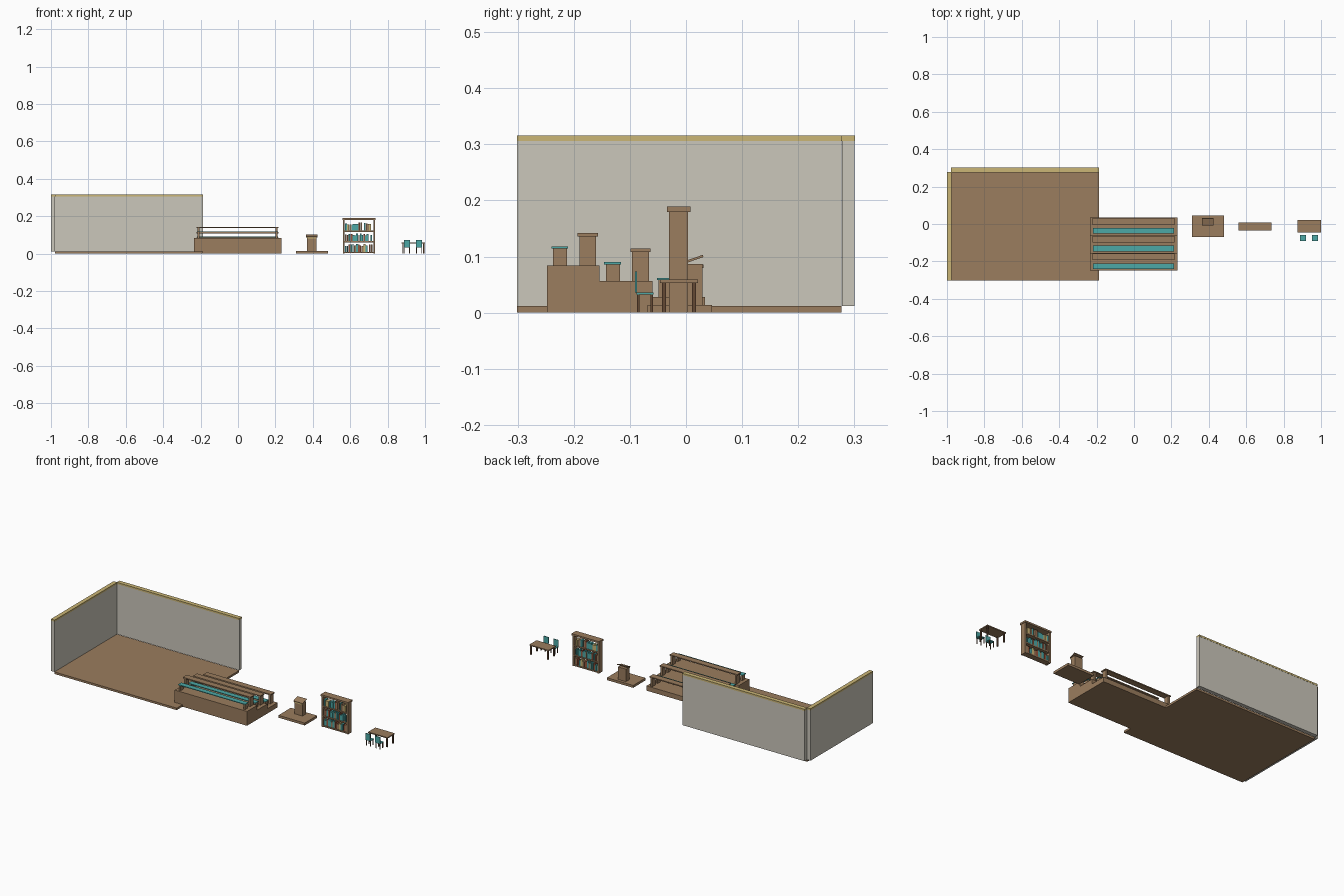
import bpy, bmesh, random
from mathutils import Matrix, Vector

if "Cube" in bpy.data.objects:
    bpy.data.objects.remove(bpy.data.objects["Cube"])

random.seed(4)


def mat(name, rgb):
    m = bpy.data.materials.new(name)
    lin = [((c / 255 + 0.055) / 1.055) ** 2.4 for c in rgb]
    m.diffuse_color = (*lin, 1)
    m.use_nodes = True
    m.node_tree.nodes["Principled BSDF"].inputs["Base Color"].default_value = m.diffuse_color
    return m


WOOD = mat("warm_wood", (155, 125, 94))
WALL = mat("wall_plaster", (203, 199, 187))
GOLD = mat("gold_trim", (203, 182, 118))
TEAL = mat("teal", (76, 168, 166))
DARK = mat("dark_wood", (100, 72, 52))
RUST = mat("rust_book", (150, 85, 60))


def finish(bm, name, m):
    bmesh.ops.recalc_face_normals(bm, faces=bm.faces[:])
    me = bpy.data.meshes.new(name)
    bm.to_mesh(me)
    bm.free()
    me.materials.append(m)
    ob = bpy.data.objects.new(name, me)
    bpy.context.collection.objects.link(ob)
    return ob


def boxes(name, m, *bounds):
    """One object from boxes given as (x0, x1, y0, y1, z0, z1)."""
    bm = bmesh.new()
    for x0, x1, y0, y1, z0, z1 in bounds:
        t = Matrix.Translation(((x0 + x1) / 2, (y0 + y1) / 2, (z0 + z1) / 2))
        s = Matrix.Diagonal((x1 - x0, y1 - y0, z1 - z0, 1))
        bmesh.ops.create_cube(bm, size=1, matrix=t @ s)
    return finish(bm, name, m)


def extrude_x(name, m, profile, x0, x1):
    """Extrude a (y, z) outline along x."""
    bm = bmesh.new()
    f = bm.faces.new([bm.verts.new((x0, y, z)) for y, z in profile])
    r = bmesh.ops.extrude_face_region(bm, geom=[f])
    vs = [v for v in r["geom"] if isinstance(v, bmesh.types.BMVert)]
    bmesh.ops.translate(bm, verts=vs, vec=Vector((x1 - x0, 0, 0)))
    return finish(bm, name, m)


# Room corner: floor, two walls and gold top trim
boxes("room_floor", WOOD, (-0.978, -0.186, -0.301, 0.277, 0, 0.012))
boxes("left_wall", WALL, (-1.0, -0.978, -0.301, 0.277, 0.012, 0.306))
boxes("back_wall", WALL, (-0.978, -0.186, 0.278, 0.300, 0.012, 0.306))
boxes("left_wall_trim", GOLD, (-1.0, -0.976, -0.301, 0.277, 0.306, 0.316))
boxes("back_wall_trim", GOLD, (-0.978, -0.186, 0.276, 0.301, 0.306, 0.316))

# Stepped seating platform
extrude_x("stepped_platform", WOOD,
          [(-0.248, 0), (0.034, 0), (0.034, 0.028), (-0.060, 0.028),
           (-0.060, 0.056), (-0.154, 0.056), (-0.154, 0.084), (-0.248, 0.084)],
          -0.236, 0.232)

# A bench and a desk on each tier
for i in range(3):
    y, z = -0.248 + 0.094 * i, 0.084 - 0.028 * i
    boxes(f"bench_supports_{i}", WOOD,
          *[(x, x + 0.011, y + 0.011, y + 0.036, z, z + 0.030) for x in (-0.216, 0.200)])
    boxes(f"bench_seat_{i}", TEAL, (-0.220, 0.214, y + 0.008, y + 0.038, z + 0.030, z + 0.034))
    boxes(f"desk_supports_{i}", WOOD,
          *[(x, x + 0.011, y + 0.058, y + 0.088, z, z + 0.052) for x in (-0.216, 0.200)])
    boxes(f"desk_top_{i}", WOOD, (-0.222, 0.216, y + 0.055, y + 0.091, z + 0.052, z + 0.058))

# Lectern on its low stage
boxes("lectern_stage", WOOD, (0.310, 0.480, -0.069, 0.046, 0, 0.014))
boxes("lectern_column", WOOD, (0.368, 0.420, -0.004, 0.029, 0.014, 0.087))
boxes("lectern_plaque", GOLD, (0.368, 0.420, -0.007, -0.004, 0.080, 0.088))
extrude_x("lectern_reading_board", WOOD,
          [(-0.007, 0.086), (0.031, 0.099), (0.030, 0.103), (-0.008, 0.090)], 0.364, 0.424)

# Open-backed bookcase
X0, X1 = 0.561, 0.733
SHELF_TOPS = (0.009, 0.066, 0.123)
boxes("bookcase_sides", WOOD, (X0, X0 + 0.009, -0.030, 0.004, 0, 0.179),
      (X1 - 0.009, X1, -0.030, 0.004, 0, 0.179))
boxes("bookcase_shelves", WOOD,
      *[(X0 + 0.009, X1 - 0.009, -0.030, 0.004, max(0, z - 0.007), z) for z in SHELF_TOPS])
boxes("bookcase_crown", WOOD, (X0 - 0.003, X1 + 0.003, -0.034, 0.008, 0.179, 0.189))

# Books, sorted by colour, with a few gaps
books = {TEAL: [], GOLD: [], RUST: [], WOOD: []}
for z in SHELF_TOPS:
    x = X0 + 0.012
    while x < X1 - 0.021:
        w, h = random.uniform(0.007, 0.011), random.uniform(0.031, 0.043)
        if random.random() > 0.1:
            m = random.choice([TEAL, TEAL, TEAL, GOLD, RUST, WOOD])
            books[m].append((x, x + w, -0.025, 0.0, z, z + h))
        x += w + 0.001
for m, b in books.items():
    if b:
        boxes("books_" + m.name, m, *b)

# Study table
boxes("table_top", WOOD, (0.875, 1.0, -0.046, 0.021, 0.053, 0.059))
boxes("table_legs", DARK,
      *[(x, x + 0.007, y, y + 0.007, 0, 0.053) for x in (0.879, 0.989) for y in (-0.043, 0.011)])

# Two chairs
for i, cx in enumerate((0.904, 0.967)):
    boxes(f"chair_seat_{i}", TEAL, (cx - 0.016, cx + 0.016, -0.088, -0.058, 0.032, 0.036))
    boxes(f"chair_back_{i}", TEAL, (cx - 0.016, cx + 0.016, -0.091, -0.087, 0.036, 0.073))
    boxes(f"chair_legs_{i}", DARK,
          *[(cx + s * 0.013 - 0.002, cx + s * 0.013 + 0.002, y, y + 0.004, 0, 0.032)
            for s in (-1, 1) for y in (-0.087, -0.063)])
